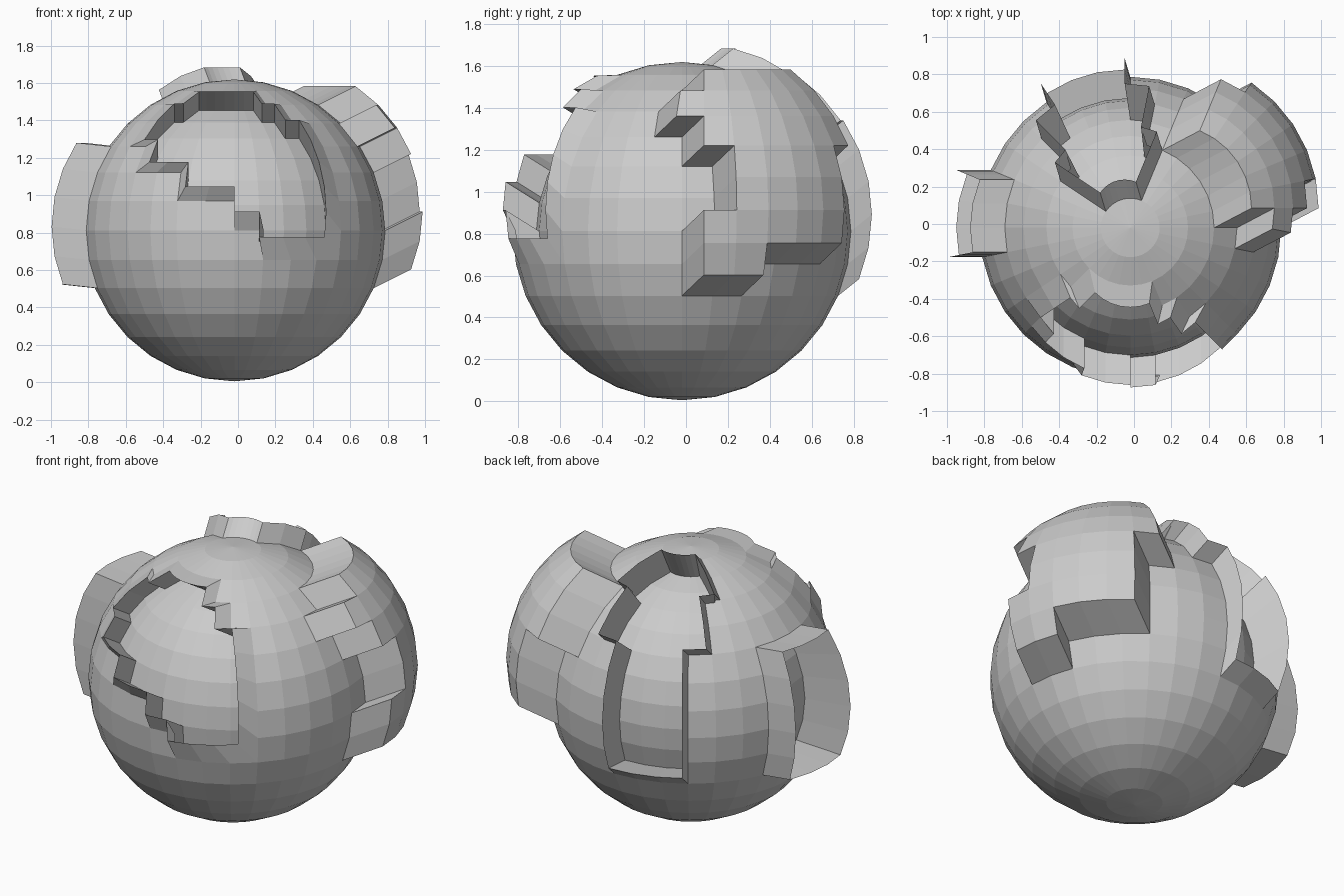
import bpy
import bmesh
import math
from mathutils import Vector

RADIUS = 0.807
CENTRE = Vector((-0.02, -0.02, 0.812))
STEP = math.pi / 16
FLOOR = 0.86

cube = bpy.data.objects.get("Cube")
if cube:
    bpy.data.objects.remove(cube, do_unlink=True)

grey = bpy.data.materials.new("plain grey")
grey.use_nodes = True
grey.diffuse_color = (0.6, 0.6, 0.6, 1)
grey.node_tree.nodes["Principled BSDF"].inputs["Base Color"].default_value = (0.6, 0.6, 0.6, 1)

# Stepped patches: ring number -> first and last meridian
FRONT = {2: (20, 26), 3: (19, 27), 4: (19, 28), 5: (20, 28),
         6: (22, 28), 7: (24, 28), 8: (25, 28)}
BACK = {1: (6, 13), 2: (6, 13), 3: (7, 12), 4: (7, 12)}
BACK.update({ring: (8, 11) for ring in range(5, 10)})
RIGHT = {ring: (14, 17) for ring in range(5, 10)}
LEFT = {3: (0, 6), 4: (-1, 6), 5: (0, 6), 6: (1, 5), 7: (1, 5), 8: (0, 5), 9: (0, 2)}


def cell(face):
    """Ring and meridian number of a sphere face."""
    c = face.calc_center_median()
    ring = int(math.acos(c.z / c.length) / STEP)
    return ring, int((math.atan2(c.y, c.x) % math.tau) / STEP)


def pick(cells, rows):
    chosen = []
    for face, (ring, col) in cells.items():
        if ring in rows:
            first, last = rows[ring]
            if (col - first) % 32 < last - first:
                chosen.append(face)
    return chosen


def extrude(bm, faces):
    """Extrude a region, returning its new vertices and faces."""
    result = bmesh.ops.extrude_face_region(bm, geom=faces)["geom"]
    bmesh.ops.delete(bm, geom=[f for f in faces if f.is_valid], context='FACES')
    return ([g for g in result if isinstance(g, bmesh.types.BMVert)],
            [g for g in result if isinstance(g, bmesh.types.BMFace)])


def raised_patch(bm, faces, shift, scale=1.0):
    verts, caps = extrude(bm, faces)
    for v in verts:
        v.co = v.co * scale + Vector(shift)
    return caps


def sunken_patch(bm, faces, shift, scale=1.0):
    """Raise a rim, then sink the middle onto the inner ball."""
    verts, caps = extrude(bm, raised_patch(bm, faces, shift, scale))
    for v in verts:
        v.co = (v.co - Vector(shift)) * (FLOOR / scale)


bm = bmesh.new()
bmesh.ops.create_uvsphere(bm, u_segments=32, v_segments=16, radius=RADIUS)
cells = {f: cell(f) for f in bm.faces}
front, back, right, left = [pick(cells, rows) for rows in (FRONT, BACK, RIGHT, LEFT)]

sunken_patch(bm, front, (0, -0.16, 0.1), scale=0.86)
sunken_patch(bm, back, (-0.03, 0.1, 0.08))
sunken_patch(bm, right, (-0.185, 0, 0.02))
raised_patch(bm, left, (0.2, 0.105, 0.1))

# Drop vertices left loose under the moved patches
bmesh.ops.delete(bm, geom=[v for v in bm.verts if not v.link_faces], context='VERTS')
bmesh.ops.translate(bm, verts=bm.verts, vec=CENTRE)

mesh = bpy.data.meshes.new("stepped_ball")
bm.to_mesh(mesh)
bm.free()
mesh.materials.append(grey)
ball = bpy.data.objects.new("stepped_ball", mesh)
bpy.context.scene.collection.objects.link(ball)
